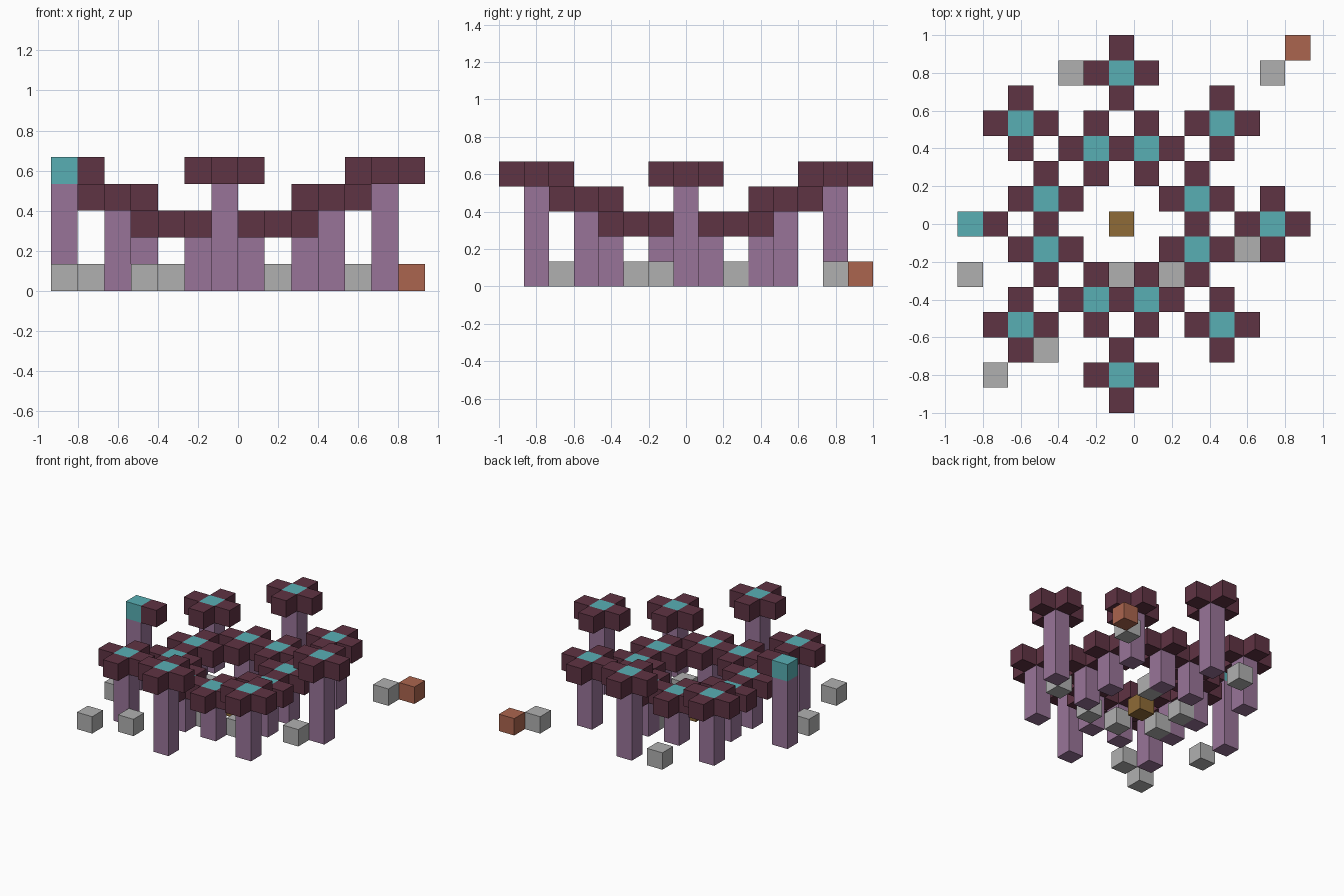
import bpy
import bmesh
from mathutils import Matrix

default = bpy.data.objects.get("Cube")
if default:
    bpy.data.objects.remove(default, do_unlink=True)

CELL = 2 / 15  # edge of one block


def material(name, rgb):
    """Flat material from 0-255 display colour, stored as linear."""
    linear = [((c / 255 + 0.055) / 1.055) ** 2.4 for c in rgb] + [1.0]
    mat = bpy.data.materials.new(name)
    mat.use_nodes = True
    mat.diffuse_color = linear
    mat.node_tree.nodes["Principled BSDF"].inputs["Base Color"].default_value = linear
    return mat


TEAL = material("teal", (88, 175, 180))
PLUM = material("dark plum", (95, 51, 67))
MAUVE = material("mauve", (153, 116, 152))
GREY = material("stone grey", (176, 176, 176))
RUST = material("rust", (171, 101, 78))
GOLD = material("ochre", (143, 107, 55))


def blocks(name, cells, mat):
    """One object made of boxes, each given as column, row, base level, height."""
    bm = bmesh.new()
    for i, j, k, h in cells:
        place = Matrix.Translation(((i - 6.5) * CELL, (j - 7) * CELL, (k + h / 2) * CELL))
        bmesh.ops.create_cube(bm, size=CELL, matrix=place @ Matrix.Diagonal((1, 1, h, 1)))
    mesh = bpy.data.meshes.new(name)
    bm.to_mesh(mesh)
    bm.free()
    mesh.materials.append(mat)
    bpy.context.collection.objects.link(bpy.data.objects.new(name, mesh))


SIDES = [(1, 0), (-1, 0), (0, 1), (0, -1)]
taken = set()


def flower(name, i, j, level, sides=SIDES):
    """Stem, centre block and the petals around it; shared petals are built once."""
    blocks(name + "_stem", [(i, j, 0, level)], MAUVE)
    blocks(name + "_centre", [(i, j, level, 1)], TEAL)
    petals = [(i + a, j + b, level, 1) for a, b in sides]
    blocks(name + "_petals", [p for p in petals if p not in taken], PLUM)
    taken.update(petals)


# Rings of flowers, mirrored about the middle block
MID_I, MID_J = 6, 7
for sx in (-1, 1):
    for sy in (-1, 1):
        tag = ("left" if sx > 0 else "right") + ("_back" if sy > 0 else "_front")
        flower("low_outer_flower_" + tag, MID_I + 3 * sx, MID_J + sy, 2)
        flower("low_inner_flower_" + tag, MID_I + sx, MID_J + 3 * sy, 2)
        flower("middle_flower_" + tag, MID_I + 4 * sx, MID_J + 4 * sy, 3)

flower("tall_flower_front", MID_I, MID_J - 6, 4)
flower("tall_flower_back", MID_I, MID_J + 6, 4)
flower("tall_flower_left", MID_I + 6, MID_J, 4)
# The right tall flower keeps only its inward petal
flower("tall_flower_right", MID_I - 6, MID_J, 4, [(1, 0)])

# Loose blocks on the ground
STONES = [(4, 13), (12, 13), (0, 5), (1, 1), (3, 2), (6, 5),
          (8, 5), (11, 6), (4, 6), (4, 8), (7, 9)]
for n, (i, j) in enumerate(STONES):
    blocks(f"stone_{n + 1}", [(i, j, 0, 1)], GREY)
blocks("corner_block", [(13, 14, 0, 1)], RUST)
blocks("middle_block", [(MID_I, MID_J, 0, 1)], GOLD)
